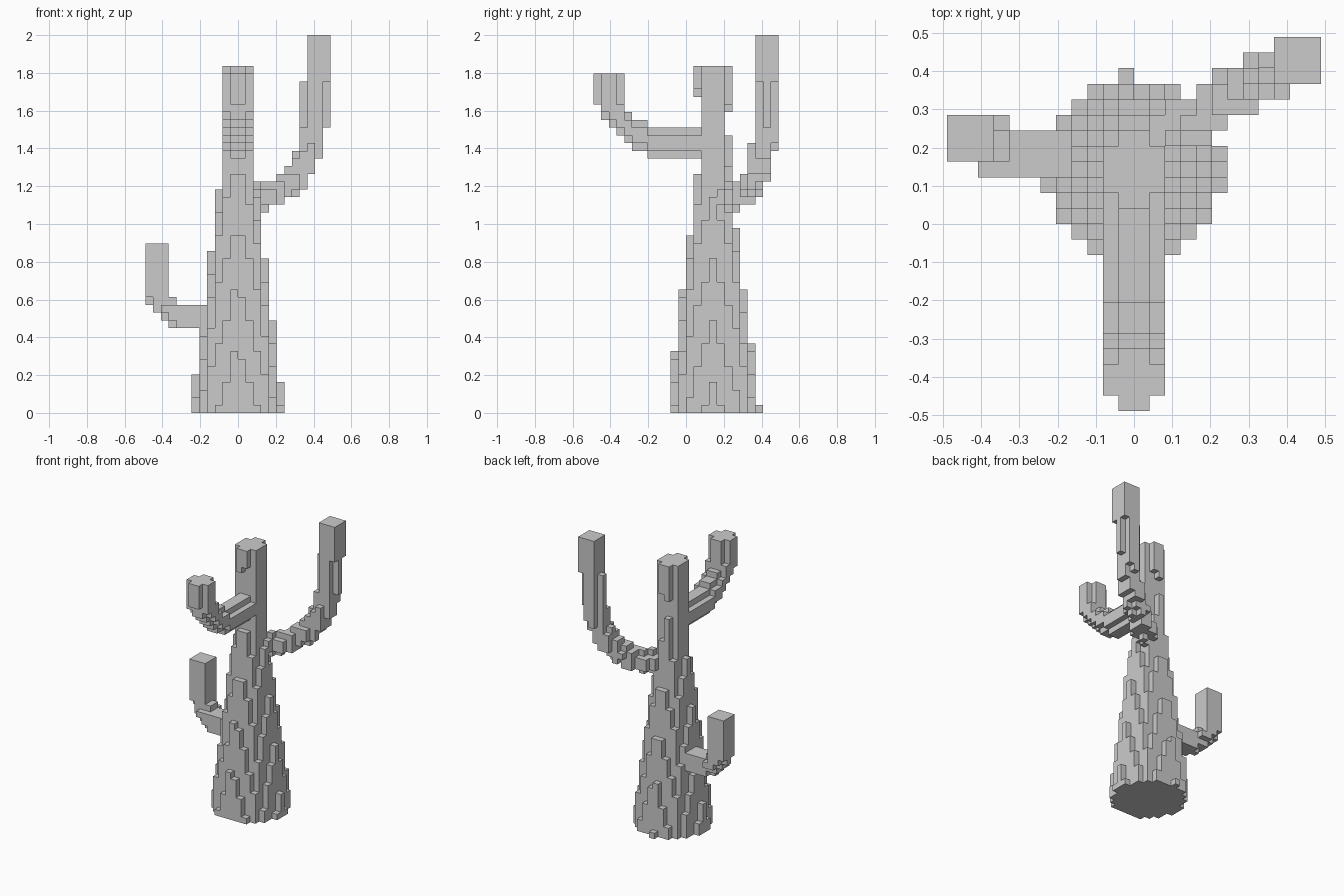
import bpy
from mathutils import Vector

if "Cube" in bpy.data.objects:
    bpy.data.objects.remove(bpy.data.objects["Cube"])

U = 2 / 49                      # edge length of one cube; all sizes below are in cubes
CENTRE_X, CENTRE_Y = -0.06, 3.56
SIDES = [Vector(d) for d in ((1, 0, 0), (-1, 0, 0), (0, 1, 0), (0, -1, 0), (0, 0, 1), (0, 0, -1))]


def trunk_radius(z):
    knots = [(0, 6.1), (32, 2.1), (37, 2.08), (38, 2.04), (39, 2.09), (41, 2.2), (46, 2.41)]
    for (z0, r0), (z1, r1) in zip(knots, knots[1:]):
        if z <= z1:
            return r0 + (r1 - r0) * (z - z0) / (z1 - z0)


def trunk_cells():
    # Tapering eight-sided stem
    cells = set()
    for z in range(45):
        r = trunk_radius(z + 0.5)
        for x in range(-7, 7):
            for y in range(-4, 11):
                dx = abs(x + 0.5 - CENTRE_X)
                dy = abs(y + 0.5 - CENTRE_Y) * 0.98
                if max(dx, dy) + 0.414 * min(dx, dy) <= r:
                    cells.add((x, y, z))
    return cells


def tube_cells(path, radius, top):
    # Cubes whose centres lie within the radius of a bent path
    pts = [Vector(p) for p in path]
    cells = set()
    for x in range(-12, 12):
        for y in range(-12, 12):
            for z in range(top):
                c = Vector((x + 0.5, y + 0.5, z + 0.5))
                for a, b in zip(pts, pts[1:]):
                    ab = b - a
                    t = min(1, max(0, (c - a).dot(ab) / ab.length_squared))
                    if (a + ab * t - c).length <= radius:
                        cells.add((x, y, z))
                        break
    return cells


def build(name, cells, everything):
    # Only the exposed cube faces become mesh
    index, faces = {}, []
    for cell in sorted(cells):
        mid = Vector(cell) + Vector((0.5, 0.5, 0.5))
        for n in SIDES:
            if tuple(int(cell[i] + n[i]) for i in range(3)) in everything:
                continue
            s = Vector((n[1], n[2], n[0]))
            t = n.cross(s)
            face = []
            for i, j in ((-1, -1), (1, -1), (1, 1), (-1, 1)):
                p = mid + 0.5 * (n + i * s + j * t)
                face.append(index.setdefault(tuple(round(v) for v in p), len(index)))
            faces.append(face)
    mesh = bpy.data.meshes.new(name)
    mesh.from_pydata([Vector(p) * U for p in index], [], faces)
    bpy.context.collection.objects.link(bpy.data.objects.new(name, mesh))


parts = {
    "trunk": trunk_cells(),
    "right_arm": tube_cells([(1, 4.8, 27.8), (4.5, 7, 28.2), (6.5, 8.4, 29.5), (8.5, 9.6, 31.8),
                             (9.9, 10.2, 35.5), (10.05, 10.3, 42.5), (10.5, 10.5, 44),
                             (10.5, 10.5, 51)], 1.6, 49),
    "front_arm": tube_cells([(0, 2.5, 35), (0, -4, 35), (0, -6, 35.8), (0, -8, 37.3),
                             (0, -9.6, 39.5), (0, -10, 41), (0, -10, 46)], 1.75, 44),
    "left_arm": tube_cells([(-3, 4.5, 12.5), (-7, 4.5, 12.6), (-9, 5, 13.3), (-10.3, 5.5, 15),
                            (-10.5, 5.5, 17), (-10.5, 5.5, 24)], 1.6, 22),
}
everything = set().union(*parts.values())
used = set()
for part, cells in parts.items():
    build(part, cells - used, everything)
    used |= cells
